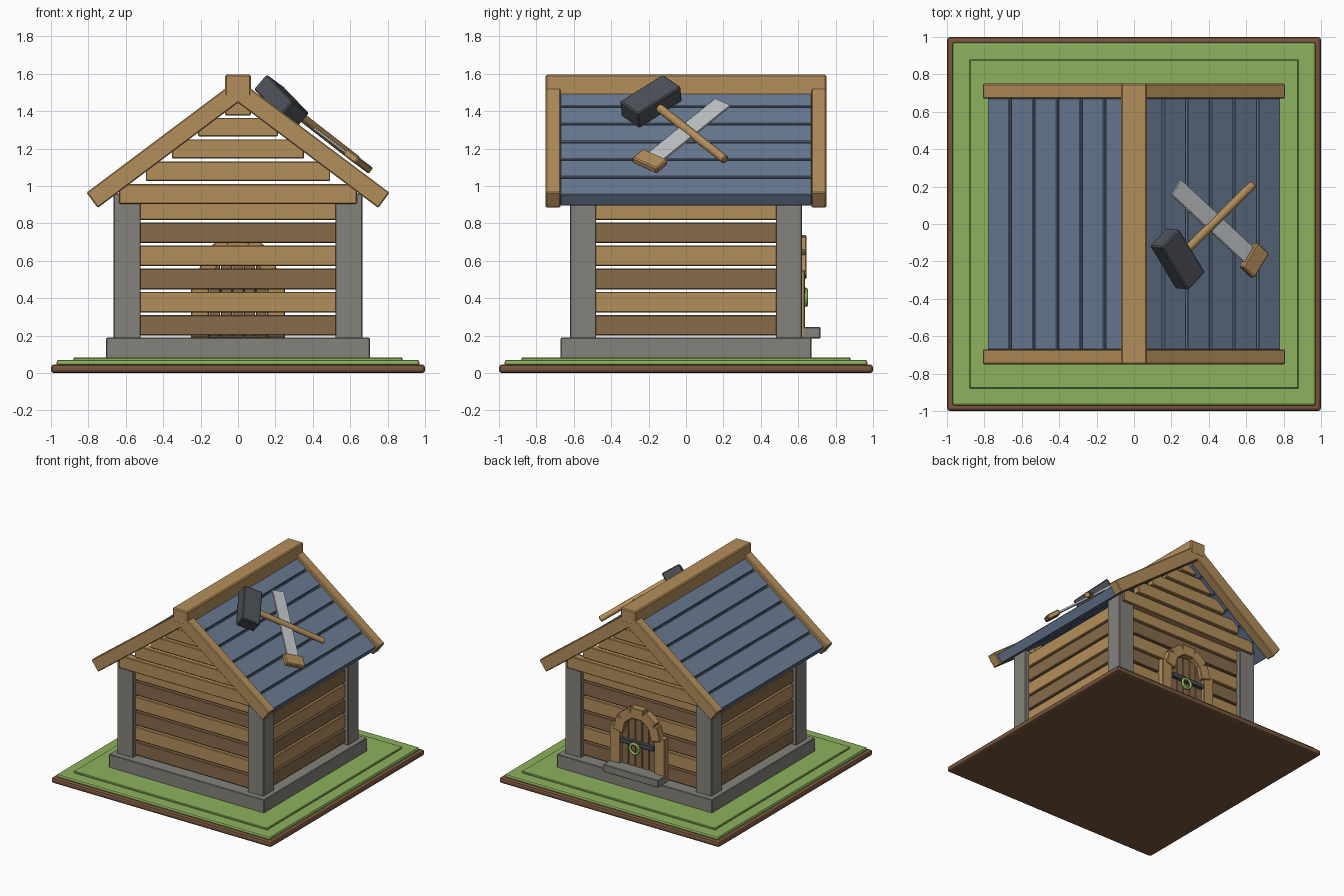
import bpy, bmesh, math
from mathutils import Matrix, Vector

old = bpy.data.objects.get("Cube")
if old:
    bpy.data.objects.remove(old, do_unlink=True)


def material(name, rgb):
    """Flat material from display (sRGB 0-255) values."""
    lin = [((c / 255 + 0.055) / 1.055) ** 2.4 for c in rgb] + [1.0]
    m = bpy.data.materials.new(name)
    m.use_nodes = True
    m.diffuse_color = lin
    m.node_tree.nodes["Principled BSDF"].inputs["Base Color"].default_value = lin
    return m


LIGHT = material("light wood", (180, 142, 91))
DARK = material("dark wood", (136, 107, 75))
STONE = material("grey stone", (133, 130, 123))
EARTH = material("brown earth", (120, 86, 60))
GRASS = material("grass green", (140, 178, 94))
BLUE = material("blue roof", (106, 124, 149))
IRON = material("dark iron", (76, 79, 86))
STEEL = material("pale steel", (196, 199, 202))


def finish(name, bm, mat):
    bmesh.ops.recalc_face_normals(bm, faces=bm.faces)
    me = bpy.data.meshes.new(name)
    bm.to_mesh(me)
    bm.free()
    me.materials.append(mat)
    ob = bpy.data.objects.new(name, me)
    bpy.context.scene.collection.objects.link(ob)
    return ob


def soften(bm, width, segments=1):
    if width:
        bmesh.ops.bevel(bm, geom=bm.edges[:], offset=width, segments=segments,
                        affect='EDGES', profile=0.5)


def frame(center, u, v):
    """Placement whose local x, y follow u, v."""
    u = Vector(u).normalized()
    w = u.cross(Vector(v)).normalized()
    m = Matrix((u, w.cross(u), w)).transposed().to_4x4()
    m.translation = center
    return m


def box(name, center, size, mat, bevel=0.005, segments=1, u=(1, 0, 0), v=(0, 1, 0)):
    bm = bmesh.new()
    bmesh.ops.create_cube(bm, size=1)
    bmesh.ops.scale(bm, vec=size, verts=bm.verts)
    soften(bm, bevel, segments)
    bm.transform(frame(center, u, v))
    return finish(name, bm, mat)


def span(name, x, y, z, mat, **kw):
    """Box given by its limits on each axis."""
    lims = (x, y, z)
    return box(name, [(a + b) / 2 for a, b in lims], [b - a for a, b in lims], mat, **kw)


def prism(name, pts, depth, mat, place, bevel=0.0):
    """Outline in local xy, extruded along local z, centred."""
    bm = bmesh.new()
    face = bm.faces.new([bm.verts.new((a, b, -depth / 2)) for a, b in pts])
    ext = bmesh.ops.extrude_face_region(bm, geom=[face])
    top = [g for g in ext["geom"] if isinstance(g, bmesh.types.BMVert)]
    bmesh.ops.translate(bm, vec=(0, 0, depth), verts=top)
    soften(bm, bevel)
    bm.transform(place)
    return finish(name, bm, mat)


# Ground: earth slab with two grass layers
span("earth_slab", (-1, 1), (-1, 1), (0, 0.045), EARTH, bevel=0.016, segments=2)
span("grass_layer", (-0.97, 0.97), (-0.97, 0.97), (0.04, 0.07), GRASS, bevel=0.012, segments=2)
span("grass_top", (-0.88, 0.88), (-0.88, 0.88), (0.06, 0.083), GRASS)

# Stone foundation and corner posts
span("foundation", (-0.705, 0.705), (-0.67, 0.67), (0.07, 0.19), STONE)
for sx in (-1, 1):
    for sy in (-1, 1):
        box("corner_post", (sx * 0.5925, sy * 0.55, 0.57), (0.145, 0.14, 0.78), STONE)

# Wall planks in alternating tones, with open gaps
for i in range(6):
    z = 0.256 + i * 0.1235
    tone = LIGHT if i % 2 else DARK
    for s in (-1, 1):
        box("end_wall_plank", (0, s * 0.565, z), (1.08, 0.05, 0.11), tone)
        box("side_wall_plank", (s * 0.61, 0, z), (0.05, 1.0, 0.11), tone)

# Gable planks, shorter towards the ridge
gable = ((0.905, 1.01, 0.635), (1.027, 1.13, 0.493), (1.147, 1.25, 0.353),
         (1.265, 1.365, 0.213), (1.378, 1.45, 0.07))
for s in (-1, 1):
    for low, high, half in gable:
        box("gable_plank", (0, s * 0.61, (low + high) / 2), (2 * half, 0.06, high - low), LIGHT)

# Barge boards at both ends and the ridge beam
half = [(0.81, 0.965), (0.75, 0.8825)]
outline = [(0, 1.5725)] + half + [(0, 1.445)] + [(-x, z) for x, z in reversed(half)]
for s in (-1, 1):
    prism("barge_board", outline, 0.08, LIGHT,
          frame((0, s * 0.71, 0), (1, 0, 0), (0, 0, 1)), bevel=0.006)
span("ridge_beam", (-0.07, 0.07), (-0.751, 0.751), (1.48, 1.595), LIGHT, bevel=0.008)

# Roof boards over a thin backing sheet
for s in (-1, 1):
    down = Vector((s * 0.8, 0, -0.6))
    out = Vector((s * 0.6, 0, 0.8))
    ridge = Vector((0, 0, 1.5435))
    for i in range(6):
        mid = 0.981 - 0.158 * (i + 0.5) + 0.005
        box("roof_board", ridge + down * mid - out * 0.038, (0.146, 1.345, 0.076), BLUE,
            bevel=0.004, u=down)
    box("roof_backing", ridge + down * 0.5 - out * 0.04, (0.93, 1.335, 0.02), BLUE,
        bevel=0, u=down)

# Door: vertical boards, jambs, arch blocks and step on the back wall
for i in range(5):
    x = (i - 2) * 0.062
    top = 0.64 - 1.5 * x * x
    span("door_board", (x - 0.029, x + 0.029), (0.575, 0.612), (0.19, top), DARK, bevel=0.003)
for s in (-1, 1):
    span("door_jamb", sorted((s * 0.155, s * 0.25)), (0.57, 0.635), (0.19, 0.55), LIGHT)
for i in range(5):
    a = math.radians(14 + 38 * i)
    spoke = Vector((math.cos(a), 0, math.sin(a)))
    box("arch_block", Vector((0, 0.608, 0.53)) + spoke * 0.163, (0.088, 0.07, 0.118), LIGHT,
        u=spoke)
span("door_step", (-0.25, 0.25), (0.6, 0.72), (0.185, 0.247), STONE)
span("door_bar", (-0.15, 0.15), (0.605, 0.64), (0.425, 0.462), IRON, bevel=0.004)

# Round door pull
bpy.ops.mesh.primitive_torus_add(location=(0.02, 0.642, 0.405), rotation=(math.pi / 2, 0, 0),
                                 major_radius=0.04, minor_radius=0.011,
                                 major_segments=20, minor_segments=8)
pull = bpy.context.object
pull.name = "door_pull"
pull.data.materials.append(GRASS)
bpy.ops.object.shade_smooth()

# Mallet lying on the roof
head = Vector((0.2325, -0.187, 1.453))
box("mallet_head", head, (0.306, 0.15, 0.105), IRON, bevel=0.007,
    u=(-0.14, 0.23, 0.145), v=(-0.09, -0.1, 0.065))
tip = Vector((0.635, 0.21, 1.14))
bm = bmesh.new()
bmesh.ops.create_cone(bm, cap_ends=True, segments=14, radius1=0.023, radius2=0.023,
                      depth=(tip - head).length)
bmesh.ops.bevel(bm, geom=[e for e in bm.edges if abs(e.verts[0].co.z - e.verts[1].co.z) < 0.01],
                offset=0.005, segments=1, affect='EDGES')
bm.transform(Matrix.Translation((head + tip) / 2) @ (tip - head).to_track_quat('Z', 'Y').to_matrix().to_4x4())
shaft = finish("mallet_handle", bm, LIGHT)
bpy.ops.object.select_all(action='DESELECT')
shaft.select_set(True)
bpy.context.view_layer.objects.active = shaft
bpy.ops.object.shade_smooth_by_angle(angle=math.radians(35))

# Hand saw crossing beneath the mallet handle
start = Vector((0.225, 0.195, 1.445))
along = Vector((0.36, -0.335, -0.27)).normalized()
across = Vector((0.6, 0, 0.8)).cross(along)
teeth = 36
pitch = 0.6 / teeth
edge = []
for i in range(teeth):
    edge += [(i * pitch, -0.046), ((i + 0.5) * pitch, -0.053)]
prism("saw_blade", edge + [(0.6, -0.046), (0.6, 0.05), (0, 0.05)], 0.014, STEEL,
      frame(start, along, across))
box("saw_handle", start + along * 0.65, (0.1, 0.165, 0.04), LIGHT, bevel=0.007,
    u=along, v=across)
